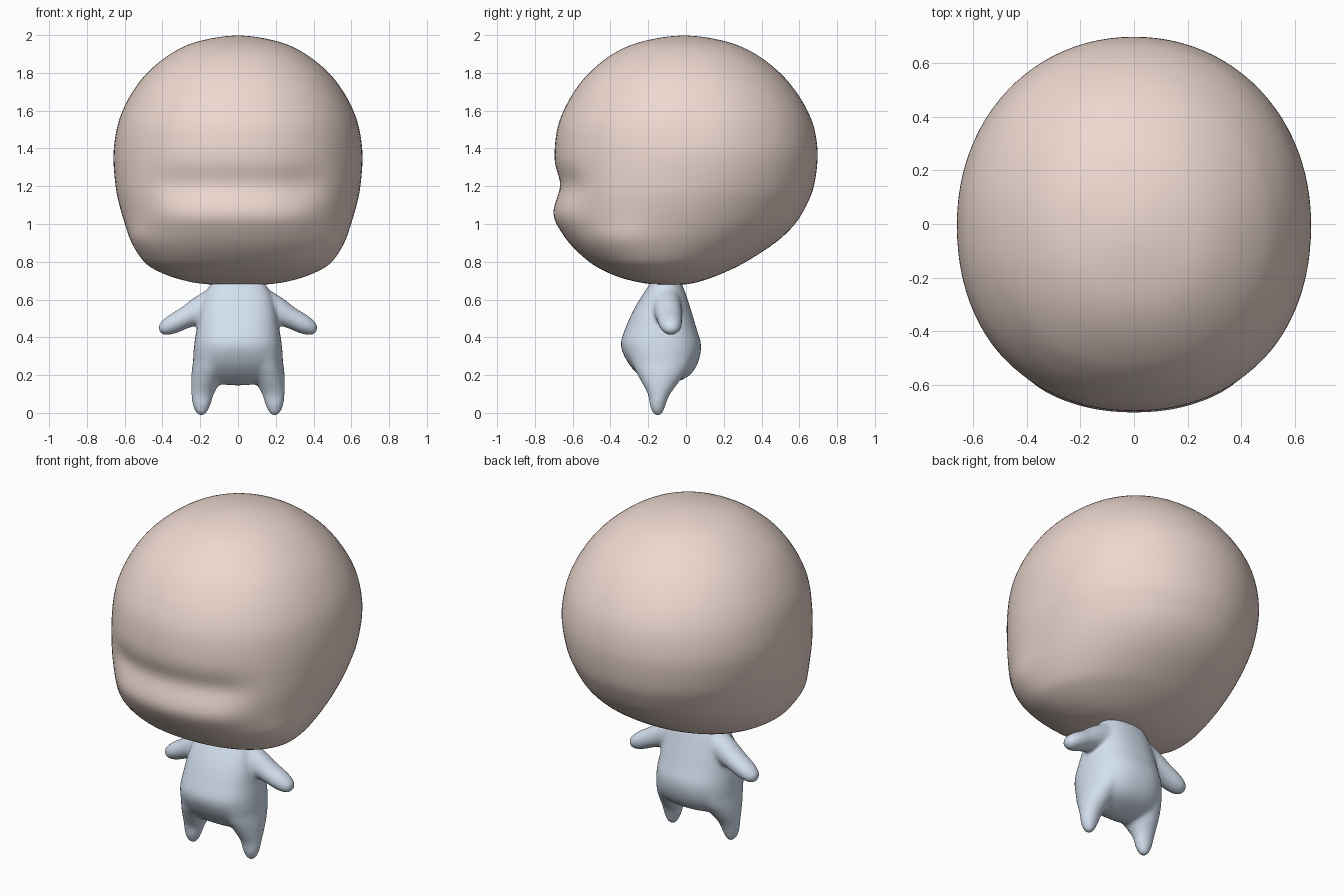
import bpy, bmesh, math
from mathutils import Matrix, Vector

if "Cube" in bpy.data.objects:
    bpy.data.objects.remove(bpy.data.objects["Cube"])


def smooth_rows(rows, steps):
    """Catmull-Rom through the key rows, mirrored at the ends for round poles."""
    def ghost(r):
        return (r[0], -r[1], r[2], r[3], -r[4], -r[5])
    p = [ghost(rows[1])] + list(rows) + [ghost(rows[-2])]
    out = []
    for i in range(1, len(p) - 2):
        for s in range(steps):
            t = s / steps
            out.append([0.5 * (2*b + (c - a)*t + (2*a - 5*b + 4*c - d)*t*t
                               + (3*b - a - 3*c + d)*t**3)
                        for a, b, c, d in zip(*p[i-1:i+3])])
    return out + [list(rows[-1])]


def loft(bm, rows, steps=5, sides=48, matrix=Matrix(), nf=2.0, nb=2.0):
    """Rows: z, half width, centre x, centre y, front radius, back radius."""
    def pole(r):
        return bm.verts.new(matrix @ Vector((r[2], r[3], r[0])))
    rr = smooth_rows(rows, steps)
    bottom, top, rings = pole(rr[0]), pole(rr[-1]), []
    for z, rx, cx, cy, rf, rb in rr[1:-1]:
        ring = []
        for k in range(sides):
            a = 2 * math.pi * k / sides
            c, s = math.cos(a), math.sin(a)
            e = 2 / nf if s < 0 else 2 / nb
            x = cx + rx * math.copysign(abs(c)**e, c)
            y = cy + (rf if s < 0 else rb) * math.copysign(abs(s)**e, s)
            ring.append(bm.verts.new(matrix @ Vector((x, y, z))))
        rings.append(ring)
    for k in range(sides):
        j = (k + 1) % sides
        bm.faces.new((bottom, rings[0][j], rings[0][k]))
        bm.faces.new((top, rings[-1][k], rings[-1][j]))
        for lo, hi in zip(rings, rings[1:]):
            bm.faces.new((lo[k], lo[j], hi[j], hi[k]))


def finish(bm, name, color):
    bmesh.ops.recalc_face_normals(bm, faces=bm.faces)
    for f in bm.faces:
        f.smooth = True
    me = bpy.data.meshes.new(name)
    bm.to_mesh(me)
    bm.free()
    ob = bpy.data.objects.new(name, me)
    bpy.context.collection.objects.link(ob)
    mat = bpy.data.materials.new(name + "_color")
    mat.diffuse_color = color
    mat.use_nodes = True
    mat.node_tree.nodes["Principled BSDF"].inputs["Base Color"].default_value = mat.diffuse_color
    me.materials.append(mat)
    return ob


# Head: z, half width, centre y, front y, back y
profile = [
    (0.675, 0, -.09, -.09, -.09), (0.683, .19, -.10, -.20, .02),
    (0.71, .32, -.13, -.33, .12), (0.75, .425, -.16, -.43, .22),
    (0.80, .50, -.18, -.515, .32), (0.90, .563, -.17, -.62, .475),
    (1.00, .60, -.12, -.67, .58), (1.10, .63, -.08, -.69, .64),
    (1.20, .65, -.04, -.70, .68), (1.36, .662, 0, -.70, .70),
    (1.50, .645, 0, -.685, .683), (1.60, .613, 0, -.65, .645),
    (1.70, .56, -.005, -.595, .585), (1.80, .483, -.01, -.515, .50),
    (1.90, .36, -.01, -.39, .37), (1.965, .22, -.01, -.24, .22),
    (2.00, 0, -.01, -.01, -.01)]
bm = bmesh.new()
loft(bm, [(z, w, 0, c, c - f, b - c) for z, w, c, f, b in profile],
     steps=6, sides=96, nf=2.15, nb=2.06)
for i in range(6):
    bmesh.ops.smooth_vert(bm, verts=bm.verts, factor=.5,
                          use_axis_x=True, use_axis_y=True, use_axis_z=True)

# Face: brow groove, muzzle ridge and soft cheeks
for v in bm.verts:
    x, y, z = v.co
    if y < -.2:
        t = min(1, max(0, (.54 - abs(x)) / .24))
        m = t * t * (3 - 2 * t)
        v.co.y += m * (.032 * math.exp(-((z - 1.21) / .085)**2)
                       - .022 * math.exp(-((z - 1.04) / .085)**2))
    g = math.exp(-((y + .36) / .14)**2 - ((z - .93) / .09)**2)
    v.co.x += math.copysign(.012 * g, x) if abs(x) > .3 else 0
finish(bm, "head", (0.85, 0.69, 0.63, 1))

# Body: torso, legs and arms fused into one soft skin
bm = bmesh.new()
loft(bm, [(.145, 0, 0, -.13, 0, 0), (.16, .13, 0, -.13, .06, .07),
          (.20, .20, 0, -.13, .12, .15), (.27, .235, 0, -.13, .18, .195),
          (.36, .232, 0, -.13, .215, .21), (.45, .218, 0, -.13, .19, .185),
          (.55, .20, 0, -.13, .145, .155), (.64, .17, 0, -.12, .10, .115),
          (.70, .12, 0, -.11, .065, .075), (.735, 0, 0, -.11, 0, 0)],
     nf=2.5, nb=2.3)
for s in (-1, 1):
    # Leg tapering to a rounded tip
    loft(bm, [(-.016, 0, s*.194, -.15, 0, 0), (-.004, .025, s*.194, -.15, .025, .025),
              (.04, .047, s*.193, -.15, .042, .042),
              (.10, .06, s*.187, -.145, .058, .062),
              (.18, .082, s*.166, -.135, .11, .11),
              (.26, .10, s*.14, -.13, .155, .155),
              (.36, .10, s*.12, -.13, .17, .16), (.46, 0, s*.12, -.13, 0, 0)])
    # Arm sloping down and out
    a, b = Vector((s*.05, -.11, .62)), Vector((s*.418, -.075, .433))
    d = (b - a).normalized()
    side = d.cross(Vector((0, 1, 0))).normalized()
    m = Matrix((side, d.cross(side), d)).transposed().to_4x4()
    m.translation = a
    q = (b - a).length
    loft(bm, [(0, 0, 0, 0, 0, 0), (.03, .075, 0, 0, .07, .07),
              (.15, .076, 0, 0, .075, .075), (q*.62, .058, 0, 0, .068, .068),
              (q*.83, .05, 0, 0, .06, .06), (q*.96, .032, 0, 0, .038, .038),
              (q, 0, 0, 0, 0, 0)], matrix=m)
body = finish(bm, "body", (0.66, 0.75, 0.87, 1))
rm = body.modifiers.new("fuse", 'REMESH')
rm.mode = 'VOXEL'
rm.voxel_size = .009
rm.use_smooth_shade = True
sm = body.modifiers.new("soften", 'SMOOTH')
sm.factor = .5
sm.iterations = 20
